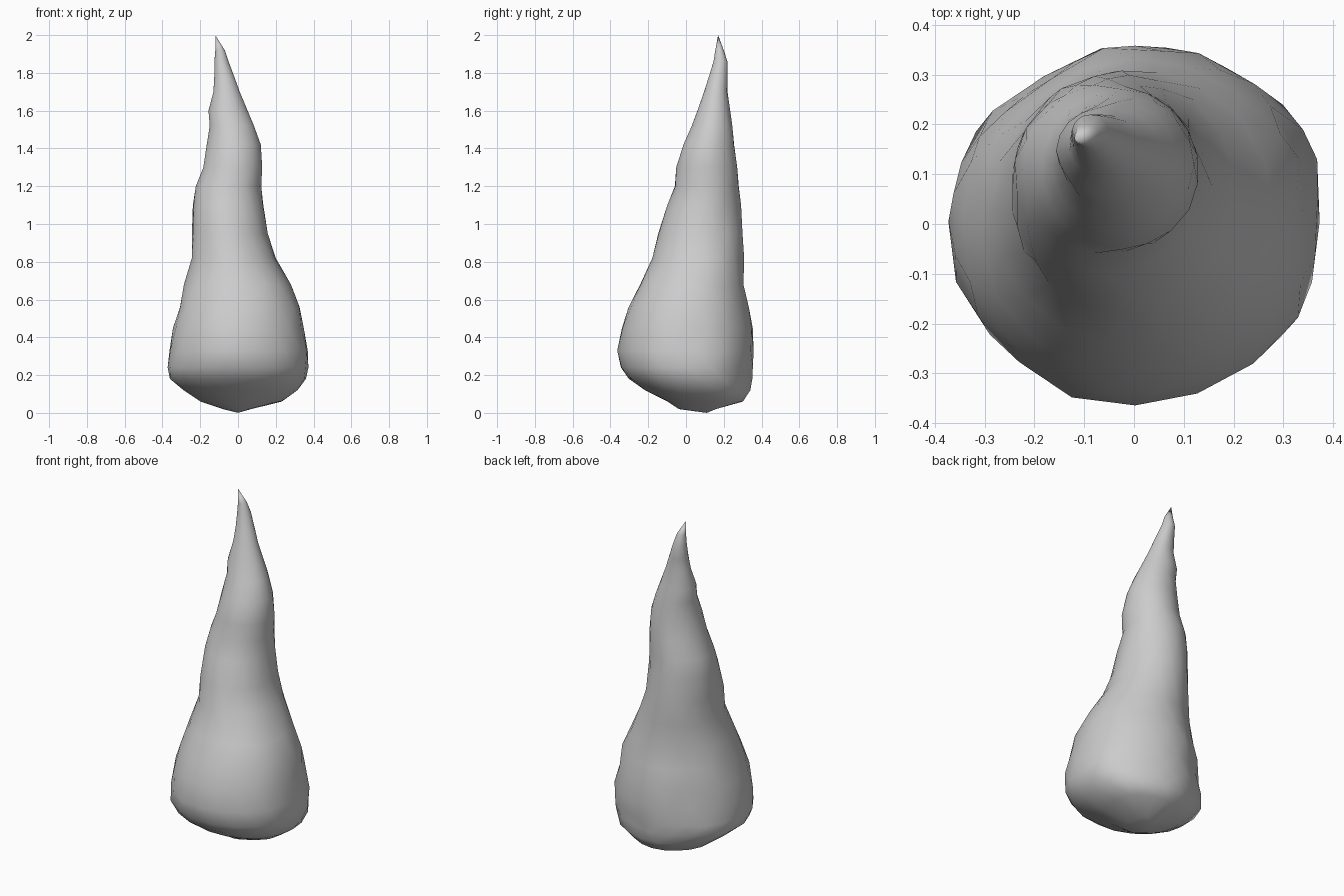
import bpy, bmesh, math, random

if "Cube" in bpy.data.objects:
    bpy.data.objects.remove(bpy.data.objects["Cube"])
random.seed(4)

# Section extents: z, x min, x max, y min, y max
rings = [
    (.02, -.08, .07, -.04, .16), (.06, -.20, .23, -.10, .30),
    (.12, -.29, .31, -.22, .345), (.18, -.365, .355, -.305, .35),
    (.24, -.375, .375, -.345, .355), (.33, -.365, .37, -.365, .36),
    (.45, -.345, .345, -.345, .355), (.56, -.315, .325, -.305, .335),
    (.68, -.285, .28, -.245, .305), (.82, -.25, .20, -.175, .305),
    (.95, -.245, .155, -.15, .30), (1.10, -.24, .135, -.10, .29),
    (1.20, -.225, .125, -.06, .28), (1.30, -.185, .13, -.05, .27),
    (1.42, -.165, .12, -.015, .255), (1.52, -.15, .085, .03, .245),
    (1.60, -.155, .05, .06, .235), (1.70, -.13, .01, .095, .22),
    (1.78, -.125, -.02, .12, .22), (1.86, -.125, -.05, .145, .22),
    (1.92, -.12, -.07, .155, .20),
]
SIDES = 18


def bulge(a, centre):
    """Soft bump around one angle."""
    d = math.atan2(math.sin(a - centre), math.cos(a - centre))
    return math.exp(-(d / .3) ** 2)


# Leaning, twisted spike with a rounded, slightly uneven foot
bm = bmesh.new()
loops = []
for i, (z, x0, x1, y0, y1) in enumerate(rings):
    low = max(0, min(1, (.8 - z) / .4))
    loop = []
    for k in range(SIDES):
        a = math.tau * (k + .5 * (i % 2)) / SIDES
        f = random.uniform(.985, 1.015)
        f += low * (.07 * bulge(a, .55) + .04 * bulge(a, -.57) - .05 * bulge(a, 2.2))
        x = (x0 + x1) / 2 + (x1 - x0) / 2 * math.cos(a) * f
        y = (y0 + y1) / 2 + (y1 - y0) / 2 * math.sin(a) * f
        loop.append(bm.verts.new((x, y, z)))
    loops.append(loop)

# Triangulated skin between staggered sections
for i in range(len(loops) - 1):
    A, B = loops[i], loops[i + 1]
    for k in range(SIDES):
        n = (k + 1) % SIDES
        if i % 2 == 0:
            bm.faces.new((A[k], A[n], B[k]))
            bm.faces.new((A[n], B[n], B[k]))
        else:
            bm.faces.new((A[k], A[n], B[n]))
            bm.faces.new((A[k], B[n], B[k]))

# Bottom point and crooked tip
for loop, p in ((loops[0], (0, .11, 0)), (loops[-1], (-.12, .17, 2))):
    v = bm.verts.new(p)
    for k in range(SIDES):
        bm.faces.new((loop[k], loop[(k + 1) % SIDES], v))
bmesh.ops.recalc_face_normals(bm, faces=bm.faces)
for f in bm.faces:
    f.smooth = True
mesh = bpy.data.meshes.new("spike")
bm.to_mesh(mesh)
bm.free()
bpy.context.collection.objects.link(bpy.data.objects.new("spike", mesh))
